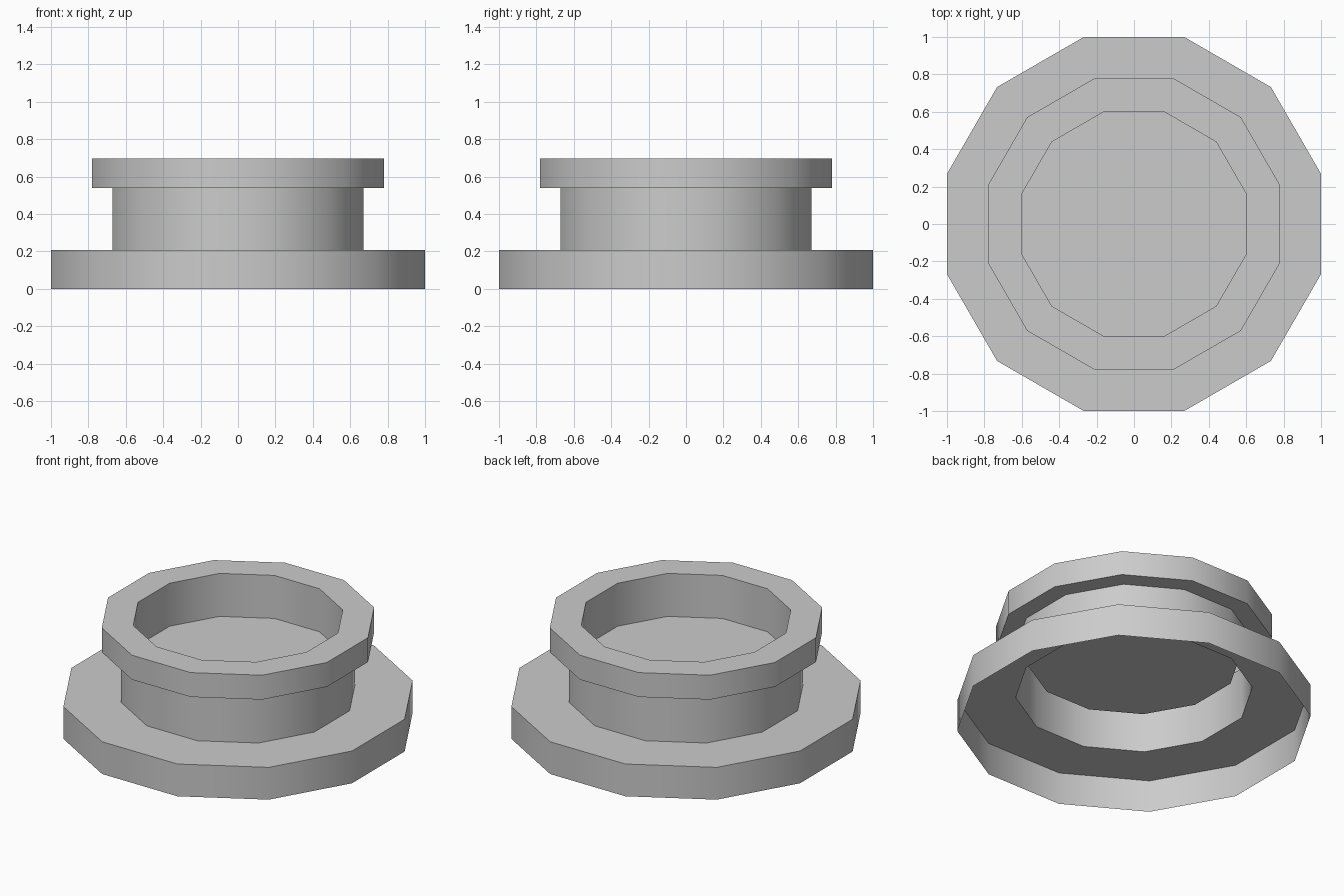
import bpy, bmesh, math

if "Cube" in bpy.data.objects:
    bpy.data.objects.remove(bpy.data.objects["Cube"])

SIDES = 12

# (flat-to-centre radius, height) from open bottom edge to sunken floor
profile = [
    (1.00, 0.00), (1.00, 0.208),    # wide base skirt
    (0.67, 0.208), (0.67, 0.54),    # neck
    (0.78, 0.54), (0.78, 0.697),    # upper lip
    (0.60, 0.697), (0.60, 0.42),    # inner well
]


def ring(bm, apothem, z):
    r = apothem / math.cos(math.pi / SIDES)
    return [bm.verts.new((r * math.cos(math.tau * (i + 0.5) / SIDES),
                          r * math.sin(math.tau * (i + 0.5) / SIDES), z))
            for i in range(SIDES)]


# Single-walled shell, open underneath
bm = bmesh.new()
rings = [ring(bm, a, z) for a, z in profile]
for lo, hi in zip(rings, rings[1:]):
    for i in range(SIDES):
        j = (i + 1) % SIDES
        bm.faces.new((lo[i], lo[j], hi[j], hi[i]))
bm.faces.new(rings[-1])             # floor of the well

mesh = bpy.data.meshes.new("flanged_socket")
bm.to_mesh(mesh)
bm.free()
obj = bpy.data.objects.new("flanged_socket", mesh)
bpy.context.collection.objects.link(obj)

# Round walls shade smooth, rims stay sharp
bpy.context.view_layer.objects.active = obj
obj.select_set(True)
bpy.ops.object.shade_smooth_by_angle(angle=math.radians(40))
